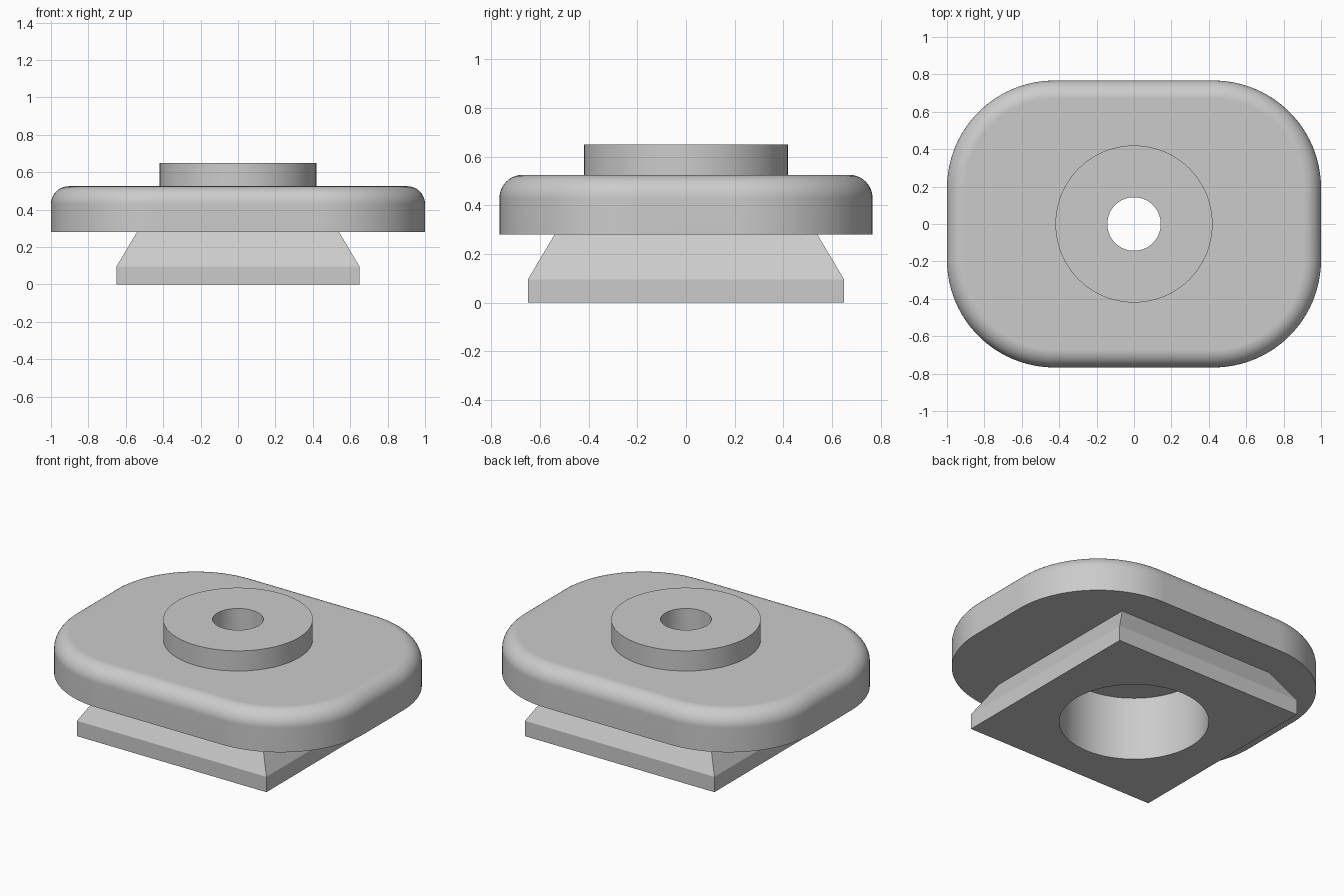
import bpy, bmesh, math

cube = bpy.data.objects.get("Cube")
if cube:
    bpy.data.objects.remove(cube, do_unlink=True)

# Key heights and radii
BASE_LIP, PLATE_Z, PLATE_TOP, BOSS_TOP = 0.095, 0.28, 0.525, 0.65
RECESS_TOP, RECESS_R, BORE_R, BOSS_R = 0.395, 0.42, 0.143, 0.42

grey = bpy.data.materials.new("plain grey")
grey.use_nodes = True
colour = (0.6, 0.6, 0.6, 1)
grey.diffuse_color = colour
grey.node_tree.nodes["Principled BSDF"].inputs["Base Color"].default_value = colour


def rounded_rect(hx, hy, r, steps=24):
    """Outline of a rectangle with round corners, anticlockwise."""
    pts = []
    for i, (sx, sy) in enumerate([(1, 1), (-1, 1), (-1, -1), (1, -1)]):
        for k in range(steps + 1):
            a = math.pi / 2 * (i + k / steps)
            pts.append((sx * (hx - r) + r * math.cos(a),
                        sy * (hy - r) + r * math.sin(a)))
    return pts


def circle(r, n=96):
    return [(r * math.cos(math.tau * i / n), r * math.sin(math.tau * i / n))
            for i in range(n)]


def square(h):
    return [(h, h), (-h, h), (-h, -h), (h, -h)]


def loft(name, sections):
    """Closed solid through stacked (outline, z) sections."""
    bm = bmesh.new()
    rings = [[bm.verts.new((x, y, z)) for x, y in outline]
             for outline, z in sections]
    for low, high in zip(rings, rings[1:]):
        for i in range(len(low)):
            j = (i + 1) % len(low)
            bm.faces.new((low[i], low[j], high[j], high[i]))
    bm.faces.new(rings[0][::-1])
    bm.faces.new(rings[-1])
    mesh = bpy.data.meshes.new(name)
    bm.to_mesh(mesh)
    bm.free()
    mesh.materials.append(grey)
    obj = bpy.data.objects.new(name, mesh)
    bpy.context.collection.objects.link(obj)
    return obj


def bore(obj, r, z0, z1):
    """Cut a round hole and bake it into the mesh."""
    cutter = loft("bore_cutter", [(circle(r), z0), (circle(r), z1)])
    cutter.hide_render = True
    mod = obj.modifiers.new("bore", "BOOLEAN")
    mod.operation, mod.solver, mod.object = "DIFFERENCE", "EXACT", cutter
    bpy.context.view_layer.objects.active = obj
    bpy.ops.object.modifier_apply(modifier=mod.name)
    bpy.data.objects.remove(cutter, do_unlink=True)


def open_end(obj, z):
    """Remove the hidden mating face at a given height."""
    bm = bmesh.new()
    bm.from_mesh(obj.data)
    hidden = [f for f in bm.faces
              if all(abs(v.co.z - z) < 1e-4 for v in f.verts)]
    bmesh.ops.delete(bm, geom=hidden, context="FACES")
    bm.to_mesh(obj.data)
    bm.free()


# Square foot with sloping shoulders and a wide recess
foot = loft("foot", [(square(0.65), 0), (square(0.65), BASE_LIP),
                     (square(0.54), PLATE_Z)])
bore(foot, RECESS_R, -0.1, PLATE_Z + 0.1)
open_end(foot, PLATE_Z)

# Rounded plate with a filleted top rim
HX, HY, CORNER, FILLET = 1.0, 0.767, 0.575, 0.095
sections = [(rounded_rect(HX, HY, CORNER), PLATE_Z)]
for k in range(11):
    a = math.pi / 2 * k / 10
    inset = FILLET * (1 - math.cos(a))
    sections.append((rounded_rect(HX - inset, HY - inset, CORNER - inset),
                     PLATE_TOP - FILLET + FILLET * math.sin(a)))
plate = loft("plate", sections)
bore(plate, RECESS_R, 0, RECESS_TOP)
bore(plate, BORE_R, 0, 1)

# Round boss around the through hole
boss = loft("boss", [(circle(BOSS_R), PLATE_TOP), (circle(BOSS_R), BOSS_TOP)])
bore(boss, BORE_R, 0, 1)
open_end(boss, PLATE_TOP)

# Smooth the curves, keep edges crisp and flat faces flat
for obj in (foot, plate, boss):
    bpy.ops.object.select_all(action="DESELECT")
    obj.select_set(True)
    bpy.context.view_layer.objects.active = obj
    bpy.ops.object.shade_smooth_by_angle(angle=math.radians(30))
    weighted = obj.modifiers.new("flat_faces", "WEIGHTED_NORMAL")
    weighted.keep_sharp = True
